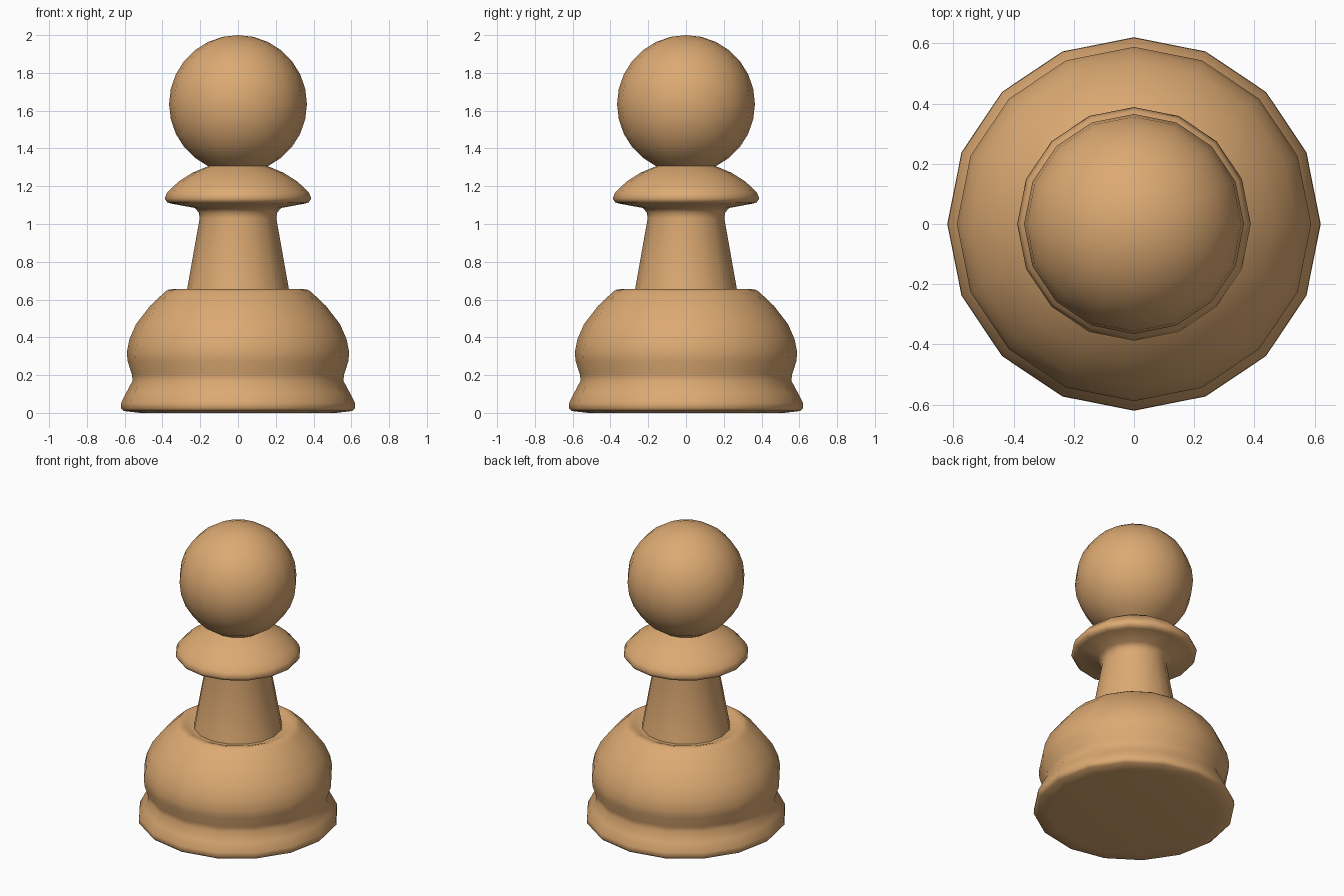
import bpy, bmesh, math

if "Cube" in bpy.data.objects:
    bpy.data.objects.remove(bpy.data.objects["Cube"])

SIDES = 16

wood = bpy.data.materials.new("warm_wood")
wood.diffuse_color = (0.72, 0.40, 0.17, 1)
wood.use_nodes = True
wood.node_tree.nodes["Principled BSDF"].inputs["Base Color"].default_value = wood.diffuse_color


def lathe(name, profile, angle):
    """Revolve an (r, z) profile, listed bottom to top, around the z axis."""
    bm = bmesh.new()
    verts = [bm.verts.new((r, 0, z)) for r, z in profile]
    edges = [bm.edges.new(pair) for pair in zip(verts, verts[1:])]
    bmesh.ops.spin(bm, geom=verts + edges, cent=(0, 0, 0), axis=(0, 0, 1),
                   angle=math.tau, steps=SIDES, use_duplicate=False)
    bmesh.ops.remove_doubles(bm, verts=bm.verts[:], dist=0.0005)
    bmesh.ops.recalc_face_normals(bm, faces=bm.faces[:])
    # open shells: make sure the widest faces point away from the axis
    outward = sum((f.normal.x * f.calc_center_median().x
                   + f.normal.y * f.calc_center_median().y) * f.calc_area()
                  for f in bm.faces)
    if outward < 0:
        bmesh.ops.reverse_faces(bm, faces=bm.faces[:])
    mesh = bpy.data.meshes.new(name)
    bm.to_mesh(mesh)
    bm.free()
    mesh.materials.append(wood)
    obj = bpy.data.objects.new(name, mesh)
    bpy.context.collection.objects.link(obj)
    bpy.ops.object.select_all(action='DESELECT')
    obj.select_set(True)
    bpy.context.view_layer.objects.active = obj
    bpy.ops.object.shade_smooth_by_angle(angle=math.radians(angle))
    return obj


# Foot ring, waist and rounded body, ending in a shallow groove at the stem
lathe("base", [
    (0, 0), (0.52, 0), (0.605, 0.01), (0.62, 0.025), (0.618, 0.055),
    (0.59, 0.11), (0.558, 0.17), (0.562, 0.205), (0.585, 0.275),
    (0.588, 0.325), (0.575, 0.39), (0.54, 0.47), (0.466, 0.566),
    (0.39, 0.638), (0.372, 0.651), (0.35, 0.655), (0.325, 0.648),
    (0.295, 0.635), (0.273, 0.635)], 60)

# Tapered stem flaring into the collar
lathe("stem_and_collar", [
    (0.273, 0.635), (0.265, 0.68), (0.203, 1.03), (0.207, 1.06),
    (0.228, 1.085), (0.354, 1.108), (0.375, 1.115), (0.388, 1.135),
    (0.376, 1.165), (0.345, 1.197), (0.307, 1.23), (0.24, 1.272),
    (0.158, 1.306)], 60)

# Ball head, cut off where it meets the collar
CENTER, RADIUS = 1.635, 0.365
start = math.asin((1.306 - CENTER) / RADIUS)
STEPS = 12
head = []
for i in range(STEPS + 1):
    a = start + (math.pi / 2 - start) * i / STEPS
    head.append((RADIUS * math.cos(a), CENTER + RADIUS * math.sin(a)))
lathe("head", head, 60)
